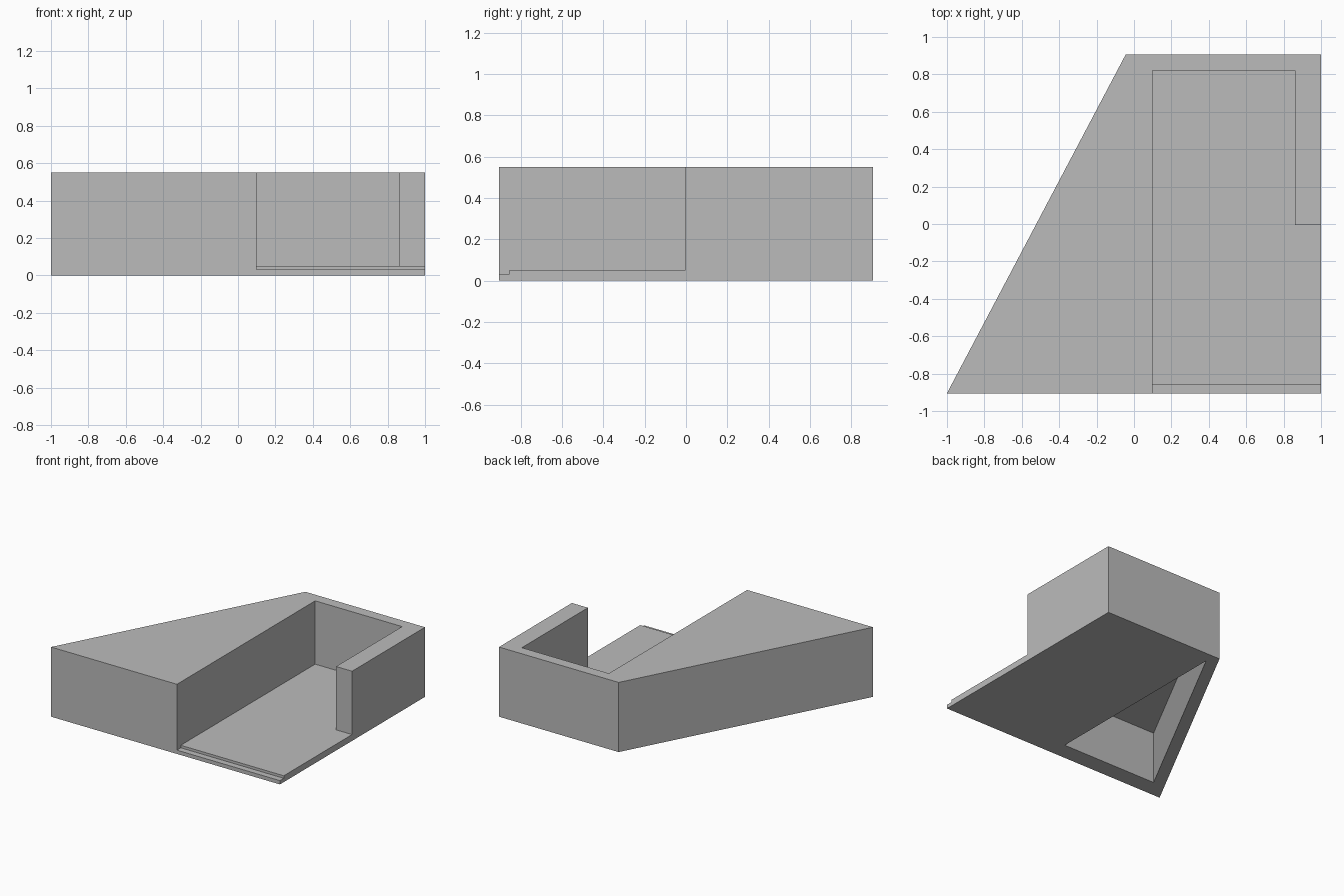
import bpy
import bmesh

cube = bpy.data.objects.get("Cube")
if cube:
    bpy.data.objects.remove(cube, do_unlink=True)

# Single grey material
grey = bpy.data.materials.new("plain grey")
grey.use_nodes = True
colour = (0.5, 0.5, 0.5, 1)
grey.diffuse_color = colour
for node in grey.node_tree.nodes:
    if node.type == "BSDF_PRINCIPLED":
        node.inputs["Base Color"].default_value = colour


def prism(name, outline, bottom, top):
    """Upright prism from a plan outline."""
    bm = bmesh.new()
    base = bm.faces.new([bm.verts.new((x, y, bottom)) for x, y in outline])
    grown = bmesh.ops.extrude_face_region(bm, geom=[base])["geom"]
    for v in grown:
        if isinstance(v, bmesh.types.BMVert):
            v.co.z = top
    bmesh.ops.recalc_face_normals(bm, faces=bm.faces)
    mesh = bpy.data.meshes.new(name)
    bm.to_mesh(mesh)
    bm.free()
    mesh.materials.append(grey)
    obj = bpy.data.objects.new(name, mesh)
    bpy.context.collection.objects.link(obj)
    return obj


def carve(body, cutter):
    """Cut the cutter out of the body, then discard it."""
    cutter.hide_render = True
    mod = body.modifiers.new(cutter.name, "BOOLEAN")
    mod.operation = "DIFFERENCE"
    mod.solver = "EXACT"
    mod.object = cutter
    bpy.context.view_layer.objects.active = body
    bpy.ops.object.modifier_apply(modifier=mod.name)
    bpy.data.objects.remove(cutter, do_unlink=True)


half_depth, height = 0.905, 0.55
pocket_x, wall_x, back_y = 0.1, 0.86, 0.82

# Solid body with one slanted side
body = prism("tray_body", [(-1, -half_depth), (1, -half_depth),
                           (1, half_depth), (-0.045, half_depth)], 0, height)

# Open pocket, leaving the back wall and half of the right wall
carve(body, prism("pocket_cutter", [
    (pocket_x, -1.2), (1.2, -1.2), (1.2, -0.005),
    (wall_x, -0.005), (wall_x, back_y), (pocket_x, back_y)], 0.05, 1))

# Lower step along the front edge of the floor
carve(body, prism("front_step_cutter", [
    (pocket_x, -1.2), (1.2, -1.2), (1.2, -0.857), (pocket_x, -0.857)], 0.03, 0.3))

# Triangular hollow beneath the slanted block
carve(body, prism("underside_cutter", [
    (0.01, back_y), (-0.826, -0.765), (0.01, -0.765)], -0.3, 0.41))
